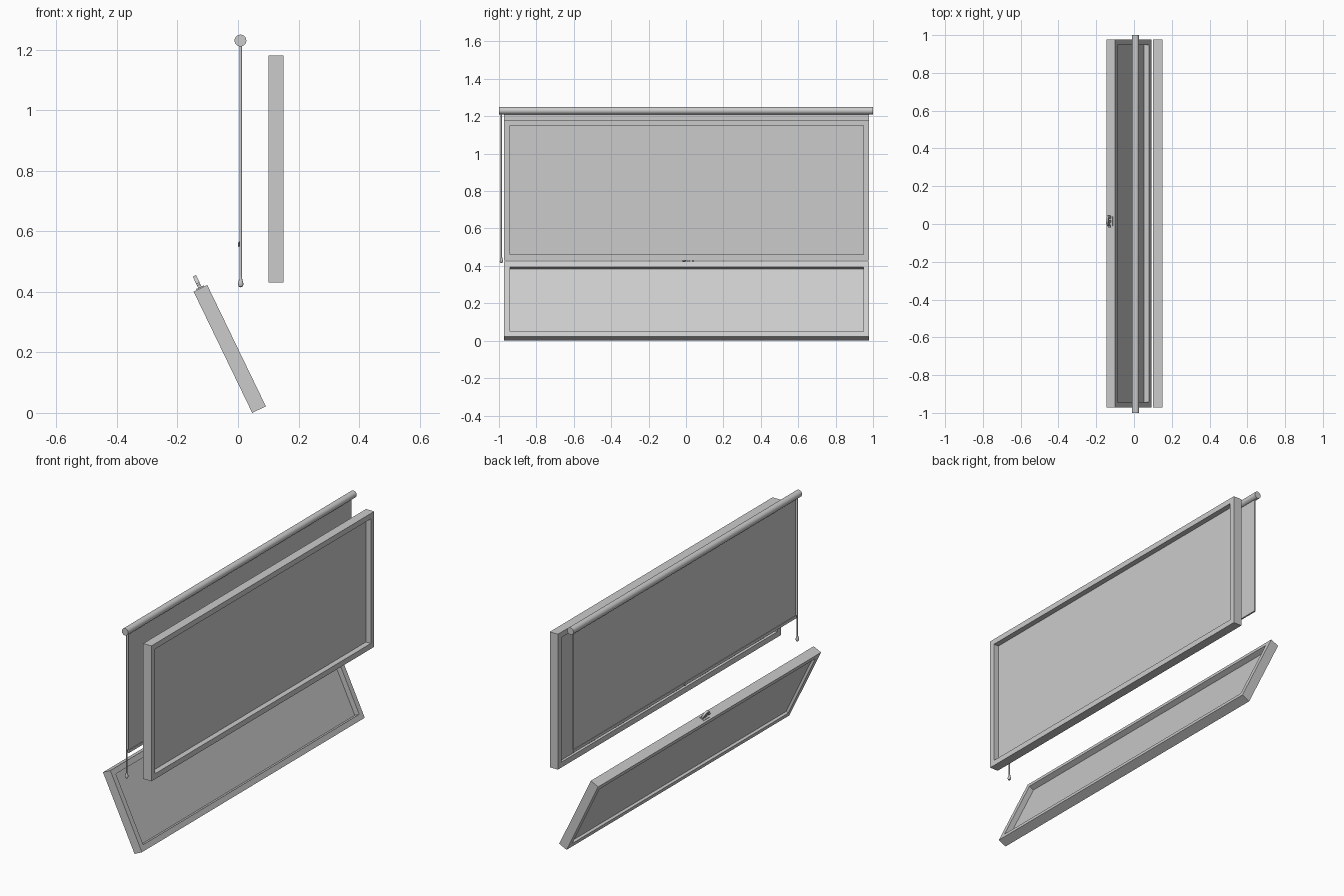
import bpy, bmesh, math
from mathutils import Matrix, Vector

if "Cube" in bpy.data.objects:
    bpy.data.objects.remove(bpy.data.objects["Cube"])


def finish(name, bm, matrix=None, smooth=False):
    if matrix is not None:
        bm.transform(matrix)
    bmesh.ops.recalc_face_normals(bm, faces=bm.faces)
    mesh = bpy.data.meshes.new(name)
    bm.to_mesh(mesh)
    bm.free()
    ob = bpy.data.objects.new(name, mesh)
    bpy.context.collection.objects.link(ob)
    if smooth:
        bpy.ops.object.select_all(action='DESELECT')
        bpy.context.view_layer.objects.active = ob
        ob.select_set(True)
        bpy.ops.object.shade_smooth_by_angle(angle=math.radians(35))
    return ob


def box(name, center, size, matrix=None):
    bm = bmesh.new()
    bmesh.ops.create_cube(bm, size=1)
    m = Matrix.Translation(center) @ Matrix.Diagonal((*size, 1))
    return finish(name, bm, (matrix or Matrix()) @ m)


def lathe(name, profile, matrix, steps=24):
    """Spin (radius, height) points around local z."""
    bm = bmesh.new()
    vs = [bm.verts.new((r, 0, h)) for r, h in profile]
    es = [bm.edges.new(p) for p in zip(vs, vs[1:])]
    bmesh.ops.spin(bm, geom=vs + es, axis=(0, 0, 1), cent=(0, 0, 0),
                   angle=math.tau, steps=steps)
    bmesh.ops.remove_doubles(bm, verts=bm.verts, dist=1e-5)
    return finish(name, bm, matrix, True)


def sash(prefix, width, height, depth, rail, matrix):
    """Rectangular frame with recessed pane; local x depth, y width, z height."""
    bm = bmesh.new()
    rings = []
    for x, inset in ((-depth / 2, 0), (depth / 2, 0), (depth / 2, rail), (-depth / 2, rail)):
        y, z0, z1 = width / 2 - inset, inset, height - inset
        rings.append([bm.verts.new((x, a, b)) for a, b in ((-y, z0), (y, z0), (y, z1), (-y, z1))])
    for r in range(4):
        a, b = rings[r], rings[(r + 1) % 4]
        for i in range(4):
            j = (i + 1) % 4
            bm.faces.new((a[i], a[j], b[j], b[i]))
    finish(prefix + "_frame", bm, matrix)
    box(prefix + "_pane", (-0.008, 0, height / 2),
        (0.006, width - 2 * rail + 0.004, height - 2 * rail + 0.004), matrix)


# upper fixed sash
sash("upper_sash", 1.95, 0.75, 0.05, 0.03, Matrix.Translation((0.125, 0.003, 0.43)))

# lower sash tilted inward, resting on its bottom edge
a = math.radians(25.8)
L = 0.445
low = Matrix.Translation((0.047 + 0.025 * math.cos(a), 0.003, 0.025 * math.sin(a))) \
    @ Matrix.Rotation(-a, 4, 'Y')
sash("lower_sash", 1.95, L, 0.05, 0.03, low)

# latch on the top rail: plate, curved hook and thumb tab
box("latch_plate", (0, 0.012, L + 0.002), (0.028, 0.05, 0.004), low)
bm = bmesh.new()
n = 16
rows = []
for i in range(n + 1):
    t = math.radians(-35 + 215 * i / n)
    rows.append([bm.verts.new((x, 0.014 + r * math.cos(t), L + 0.019 + r * math.sin(t)))
                 for x, r in ((-0.006, 0.016), (0.006, 0.016), (0.006, 0.027), (-0.006, 0.027))])
for p, q in zip(rows, rows[1:]):
    for i in range(4):
        j = (i + 1) % 4
        bm.faces.new((p[i], p[j], q[j], q[i]))
bm.faces.new(rows[0])
bm.faces.new(rows[-1])
finish("latch_hook", bm, low, True)
box("latch_post", (0, 0.012, L + 0.012), (0.012, 0.014, 0.022), low)
box("latch_tab", (0, -0.014, L + 0.016), (0.012, 0.014, 0.008), low)

# roller blind: tube, fabric, hem bar and pull
rx = 0.008
along_y = Matrix.Translation((rx, 0, 1.23)) @ Matrix.Rotation(math.radians(-90), 4, 'X')
lathe("blind_roller", [(0, -1), (0.0195, -1), (0.0195, 1), (0, 1)], along_y, 32)
box("blind_fabric", (rx, 0.003, 0.89), (0.004, 1.95, 0.66), None)
box("blind_hem_bar", (rx, 0.003, 0.558), (0.009, 1.95, 0.016), None)
pull = Matrix.Translation((rx - 0.004, 0.003, 0.556)) @ Matrix.Rotation(math.radians(-90), 4, 'Y')
lathe("hem_pull", [(0, 0), (0.008, 0), (0.008, 0.003), (0, 0.004)], pull, 16)

# pull cord with a teardrop weight
side = Matrix.Translation((rx + 0.001, -0.987, 0))
lathe("pull_cord", [(0, 0.435), (0.004, 0.435), (0.004, 1.225), (0, 1.225)], side, 12)
lathe("cord_weight", [(0, 0.415), (0.006, 0.417), (0.009, 0.424), (0.008, 0.432),
                      (0.005, 0.442), (0.004, 0.45), (0, 0.45)], side, 16)
